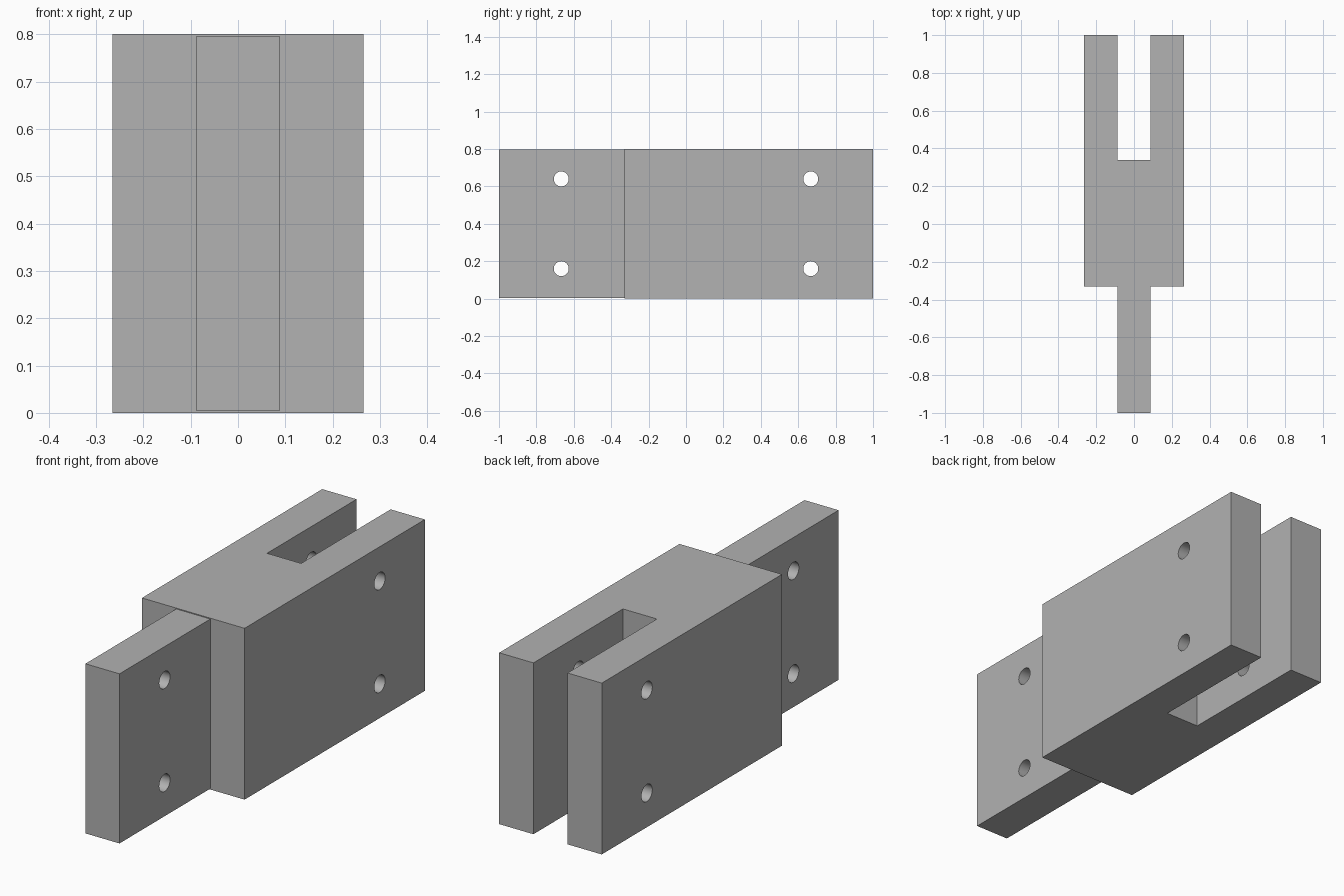
import bpy
import bmesh
import math

cube = bpy.data.objects.get("Cube")
if cube:
    bpy.data.objects.remove(cube, do_unlink=True)

HEIGHT = 0.8
HALF_WIDTH = 0.265
HALF_GAP = 0.088
SHOULDER_Y = -0.33
SLOT_Y = 0.34
HOLE_Y = 0.667
HOLE_RADIUS = 0.04

grey = bpy.data.materials.new("plain grey")
grey.use_nodes = True
grey.diffuse_color = (0.445, 0.445, 0.445, 1)
grey.node_tree.nodes["Principled BSDF"].inputs["Base Color"].default_value = grey.diffuse_color


def extrude_profile(name, points, z0, z1):
    """Extrude a counter-clockwise outline upward."""
    bm = bmesh.new()
    face = bm.faces.new([bm.verts.new((x, y, z0)) for x, y in points])
    top = bmesh.ops.extrude_face_region(bm, geom=[face])["geom"]
    bmesh.ops.translate(bm, vec=(0, 0, z1 - z0),
                        verts=[v for v in top if isinstance(v, bmesh.types.BMVert)])
    bmesh.ops.recalc_face_normals(bm, faces=bm.faces)
    mesh = bpy.data.meshes.new(name)
    bm.to_mesh(mesh)
    bm.free()
    mesh.materials.append(grey)
    obj = bpy.data.objects.new(name, mesh)
    bpy.context.collection.objects.link(obj)
    return obj


def drill(obj, y, z):
    """Bore one round bolt hole across the part."""
    bpy.ops.mesh.primitive_cylinder_add(vertices=32, radius=HOLE_RADIUS, depth=1,
                                        location=(0, y, z),
                                        rotation=(0, math.pi / 2, 0))
    cutter = bpy.context.object
    cutter.name = "hole_cutter"
    cutter.hide_render = True
    cutter.data.materials.append(grey)
    mod = obj.modifiers.new("bolt hole", "BOOLEAN")
    mod.operation = "DIFFERENCE"
    mod.solver = "EXACT"
    mod.object = cutter
    bpy.ops.object.select_all(action="DESELECT")
    obj.select_set(True)
    bpy.context.view_layer.objects.active = obj
    bpy.ops.object.modifier_apply(modifier=mod.name)
    bpy.data.objects.remove(cutter, do_unlink=True)


# Forked body: solid block with a slot open to the back
right_half = [(-HALF_GAP, SLOT_Y), (-HALF_GAP, 1), (-HALF_WIDTH, 1), (-HALF_WIDTH, SHOULDER_Y)]
left_half = [(-x, y) for x, y in reversed(right_half)]
body = extrude_profile("forked_body", right_half + left_half, 0, HEIGHT)

# Tongue: slightly shorter plate set into the front of the body
tongue = extrude_profile("tongue",
                         [(-HALF_GAP, -1), (HALF_GAP, -1),
                          (HALF_GAP, SHOULDER_Y + 0.02), (-HALF_GAP, SHOULDER_Y + 0.02)],
                         0.004, HEIGHT - 0.004)

# Two bolt holes through each end
for part, y in ((body, HOLE_Y), (tongue, -HOLE_Y)):
    for z in (0.2 * HEIGHT, 0.8 * HEIGHT):
        drill(part, y, z)
    bpy.ops.object.shade_smooth_by_angle(angle=math.radians(30))
